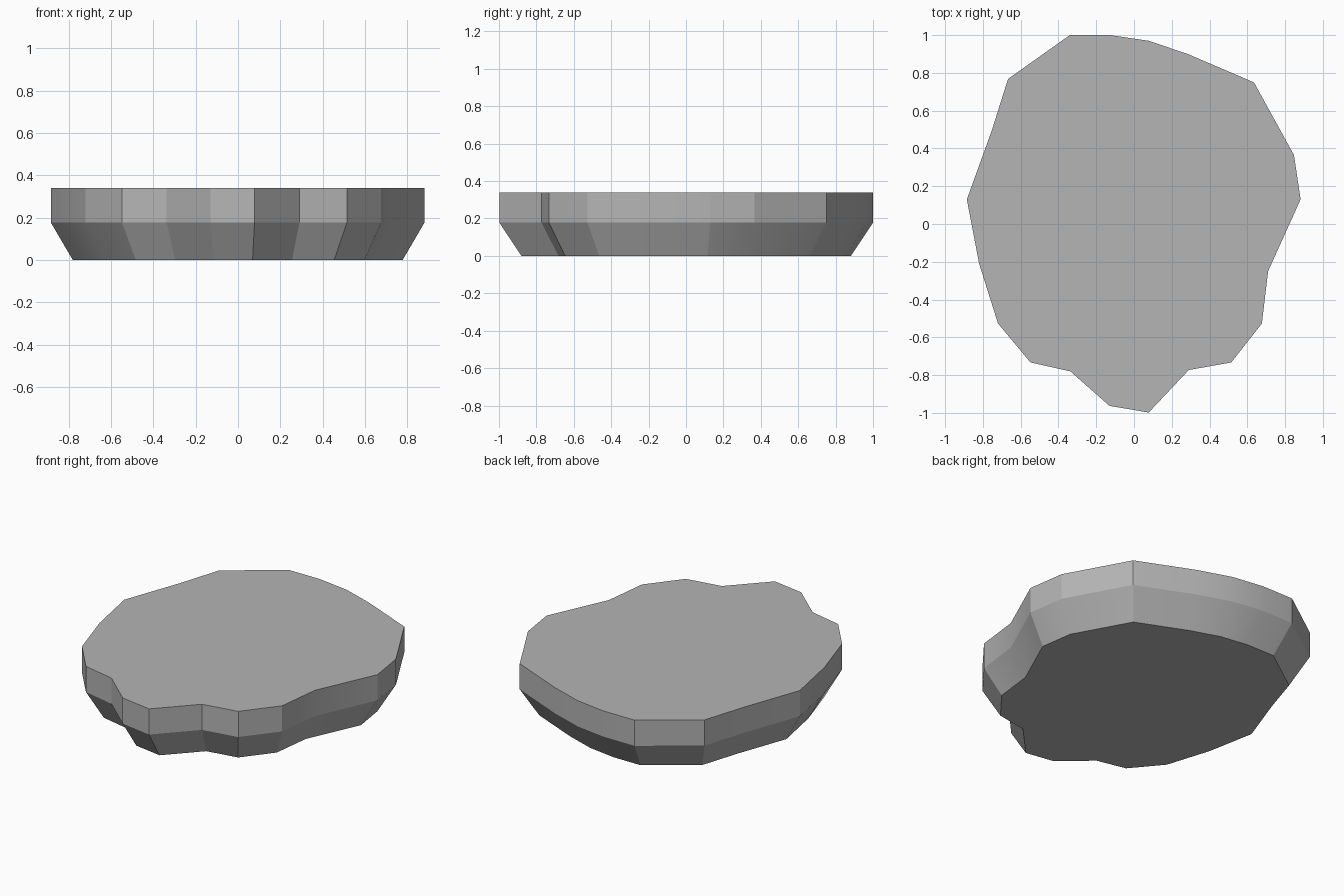
import bpy, bmesh, math

if "Cube" in bpy.data.objects:
    bpy.data.objects.remove(bpy.data.objects["Cube"])

# Irregular outline of the slab, counter-clockwise seen from above
outline = [
    (0.882, 0.13), (0.847, 0.365), (0.635, 0.75), (0.285, 0.90), (0.077, 0.97),
    (-0.125, 1.0), (-0.34, 1.0), (-0.667, 0.768), (-0.753, 0.495), (-0.885, 0.13),
    (-0.82, -0.21), (-0.72, -0.527), (-0.548, -0.733), (-0.337, -0.78),
    (-0.13, -0.963), (0.078, -0.998), (0.29, -0.773), (0.515, -0.733),
    (0.677, -0.527), (0.71, -0.25),
]
# Levels: height and outline scale (tapered foot, straight rim)
levels = [(0.0, 0.882), (0.178, 1.0), (0.34, 1.0)]

bm = bmesh.new()
rings = [[bm.verts.new((x * s, y * s, z)) for x, y in outline] for z, s in levels]
n = len(outline)

# Side walls between neighbouring levels
for low, high in zip(rings, rings[1:]):
    for i in range(n):
        j = (i + 1) % n
        bm.faces.new((low[i], low[j], high[j], high[i]))

# Flat bottom and top
bm.faces.new(rings[0][::-1])
bm.faces.new(rings[-1])

mesh = bpy.data.meshes.new("rock_slab")
bm.to_mesh(mesh)
bm.free()
slab = bpy.data.objects.new("rock_slab", mesh)
bpy.context.collection.objects.link(slab)

# Dark grey stone
stone = bpy.data.materials.new("dark_stone")
stone.diffuse_color = (0.46, 0.46, 0.46, 1.0)
stone.use_nodes = True
stone.node_tree.nodes["Principled BSDF"].inputs["Base Color"].default_value = stone.diffuse_color
mesh.materials.append(stone)

# Soft shading on the shallowest bends only, crisp facets elsewhere
bpy.context.view_layer.objects.active = slab
slab.select_set(True)
bpy.ops.object.shade_smooth_by_angle(angle=math.radians(20))
